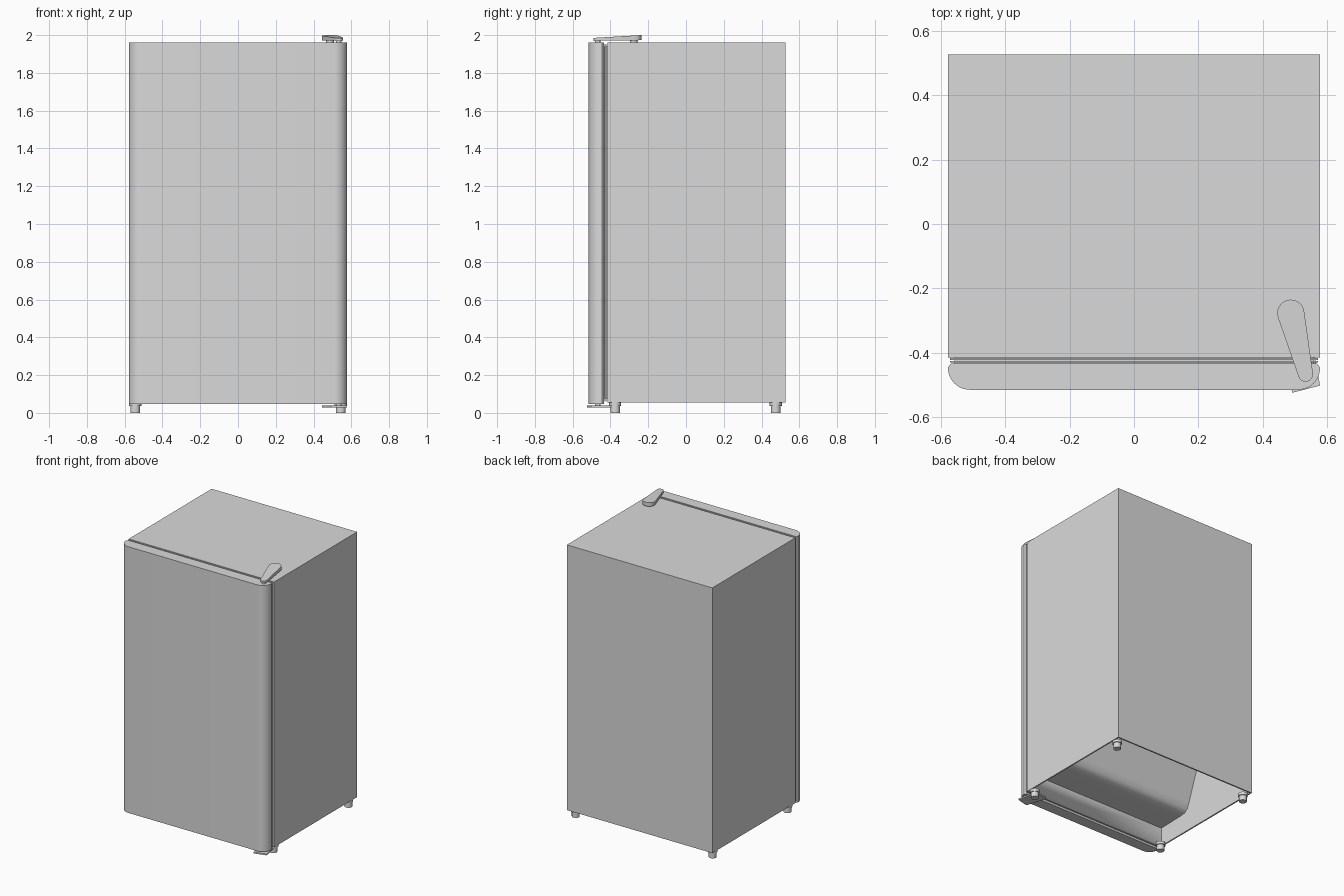
import bpy, bmesh
from math import cos, sin, pi, atan2, acos, hypot
from mathutils import Vector

old = bpy.data.objects.get("Cube")
if old:
    bpy.data.objects.remove(old, do_unlink=True)

GREY = bpy.data.materials.new("light_grey")
GREY.use_nodes = True
COLOUR = (0.7, 0.7, 0.7, 1)
GREY.diffuse_color = COLOUR
GREY.node_tree.nodes["Principled BSDF"].inputs["Base Color"].default_value = COLOUR


def finish(name, bm, smooth=True):
    bmesh.ops.recalc_face_normals(bm, faces=bm.faces[:])
    mesh = bpy.data.meshes.new(name)
    bm.to_mesh(mesh)
    bm.free()
    mesh.materials.append(GREY)
    obj = bpy.data.objects.new(name, mesh)
    bpy.context.collection.objects.link(obj)
    if smooth:
        bpy.ops.object.select_all(action='DESELECT')
        obj.select_set(True)
        bpy.context.view_layer.objects.active = obj
        bpy.ops.object.shade_smooth_by_angle(angle=0.6)
    return obj


def extrude(name, points, direction, smooth=True):
    """Close a 3D outline into a face and extrude it into a solid."""
    bm = bmesh.new()
    face = bm.faces.new([bm.verts.new(p) for p in points])
    new = bmesh.ops.extrude_face_region(bm, geom=[face])["geom"]
    verts = [v for v in new if isinstance(v, bmesh.types.BMVert)]
    bmesh.ops.translate(bm, verts=verts, vec=direction)
    return finish(name, bm, smooth)


def box(name, x0, x1, y0, y1, z0, z1):
    outline = [(x0, y0, z0), (x1, y0, z0), (x1, y1, z0), (x0, y1, z0)]
    return extrude(name, outline, (0, 0, z1 - z0), False)


def cylinder(name, x, y, r, z0, z1, sides=16):
    ring = [(x + r * cos(2 * pi * i / sides), y + r * sin(2 * pi * i / sides), z0)
            for i in range(sides)]
    return extrude(name, ring, (0, 0, z1 - z0))


def arc(cx, cy, r, a0, a1, n=10):
    return [(cx + r * cos(a0 + (a1 - a0) * i / n), cy + r * sin(a0 + (a1 - a0) * i / n))
            for i in range(n + 1)]


BOTTOM, TOP, HALF = 0.055, 1.96, 0.578

# Cabinet with an open compressor bay underneath
cabinet = box("cabinet", -HALF, HALF, -0.415, 0.527, BOTTOM, TOP)
bay = [(-0.395, 0), (-0.395, 0.19), (-0.2, 0.195), (-0.155, 0.2), (-0.128, 0.22),
       (-0.11, 0.26), (-0.04, 0.45), (-0.01, 0.52), (0.03, 0.55), (0.517, 0.55), (0.517, 0)]
cutter = extrude("bay_cutter", [(0.01 - HALF, y, z) for y, z in bay],
                 (2 * HALF - 0.02, 0, 0))
cutter.hide_render = True
cutter.hide_viewport = True
cut = cabinet.modifiers.new("bay", 'BOOLEAN')
cut.operation = 'DIFFERENCE'
cut.solver = 'EXACT'
cut.object = cutter
cabinet.select_set(True)
bpy.context.view_layer.objects.active = cabinet
bpy.ops.object.select_all(action='DESELECT')
cabinet.select_set(True)
bpy.ops.object.shade_smooth_by_angle(angle=0.6)

# Door with rounded front corners and a small chamfer behind
R = 0.068
door = [(-HALF + 0.01, -0.433), (-HALF, -0.445)]
door += arc(-HALF + R, -0.515 + R, R, pi, 1.5 * pi)
door += arc(HALF - R, -0.515 + R, R, 1.5 * pi, 2 * pi)
door += [(HALF, -0.445), (HALF - 0.01, -0.433)]
extrude("door", [(x, y, 0.048) for x, y in door], (0, 0, TOP - 0.048))

# Ribbed door gasket
for name, inset, y0, y1 in [("gasket_core", 0.02, -0.436, -0.412),
                            ("gasket_rib_front", 0.006, -0.431, -0.426),
                            ("gasket_rib_back", 0.006, -0.422, -0.417)]:
    box(name, inset - HALF, HALF - inset, y0, y1, BOTTOM + inset, TOP - inset)

# Tapered top hinge cover, rising toward the back
rear, front = Vector((0.487, -0.277)), Vector((0.533, -0.467))
R1, R2 = 0.042, 0.023
axis = front - rear
angle = atan2(axis.y, axis.x)
spread = acos((R1 - R2) / hypot(axis.x, axis.y))
outline = arc(rear.x, rear.y, R1, angle + spread, angle + 2 * pi - spread, 16)
outline += arc(front.x, front.y, R2, angle - spread, angle + spread, 10)
cover = extrude("top_hinge_cover", [(x, y, 1.97) for x, y in outline], (0, 0, 0.015))
for v in cover.data.vertices:
    rise = (v.co.y + 0.49) / 0.255
    v.co.z += rise * (0.015 if v.co.z > 1.98 else 0.003)
cylinder("top_hinge_pin", front.x, front.y, 0.014, 1.95, 1.975)
cylinder("top_hinge_post", rear.x, rear.y, 0.02, 1.95, 1.98)

# Bottom hinge bracket
bracket = [(0.492, -0.524), (0.578, -0.502), (0.55, -0.35), (0.445, -0.375)]
extrude("bottom_hinge_plate", [(x, y, 0.029) for x, y in bracket], (0, 0, 0.01), False)
cylinder("bottom_hinge_pin", front.x, front.y, 0.014, 0.03, 0.06)

# Levelling feet
for side, x in (("left", 0.544), ("right", -0.544)):
    for end, y in (("front", -0.375), ("back", 0.475)):
        cylinder(f"{end}_{side}_foot", x, y, 0.026, 0, 0.04, 12)
        cylinder(f"{end}_{side}_foot_collar", x, y, 0.032, 0.037, 0.058, 12)
